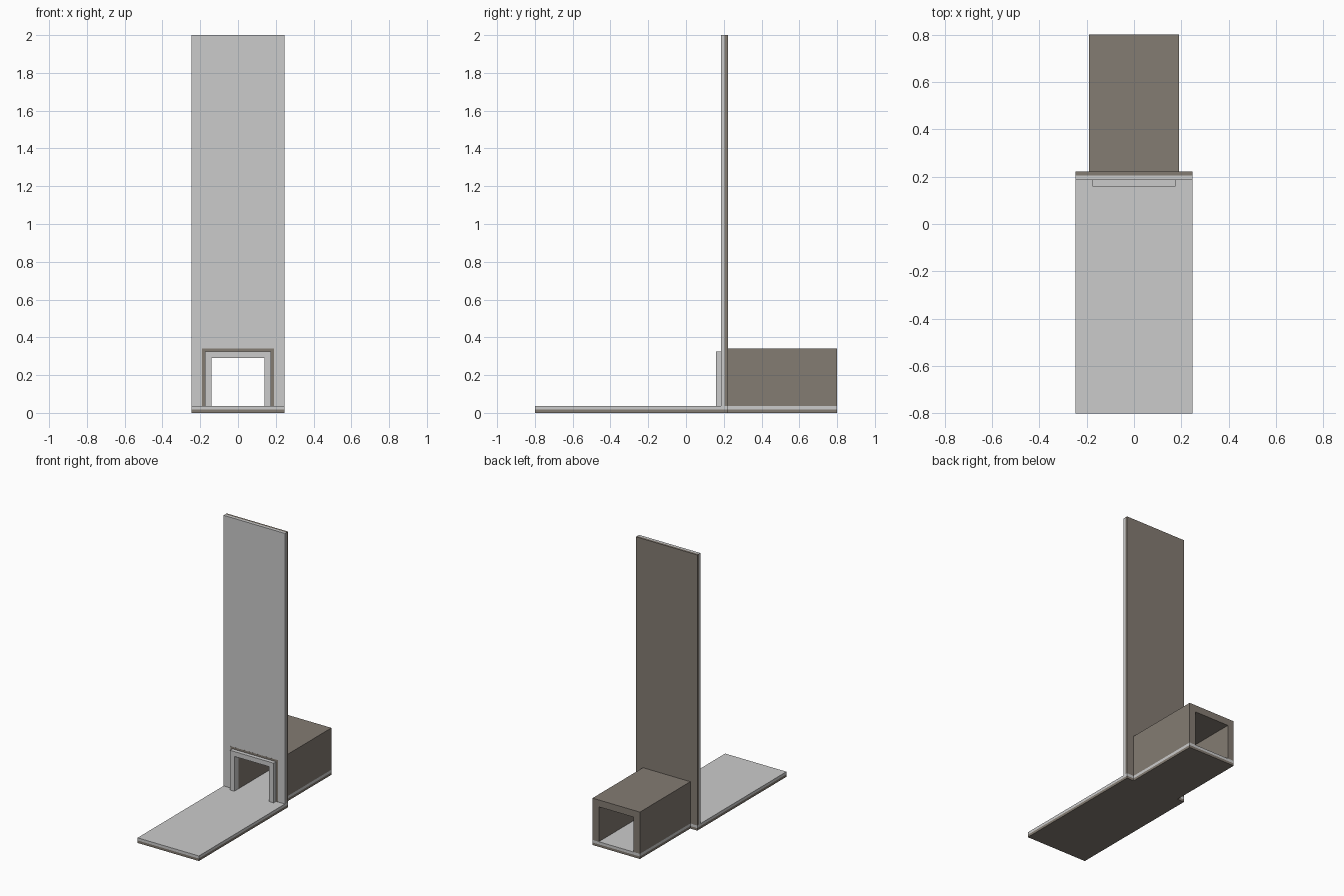
import bpy, bmesh

if "Cube" in bpy.data.objects:
    bpy.data.objects.remove(bpy.data.objects["Cube"])

dark = bpy.data.materials.new("dark_stone")
dark.diffuse_color = (0.23, 0.20, 0.17, 1)
dark.use_nodes = True
dark.node_tree.nodes["Principled BSDF"].inputs["Base Color"].default_value = dark.diffuse_color


def extrude(name, profile, axis, start, end, mat=None):
    """Extrude a closed 2D profile: axis 'y' takes (x, z), axis 'z' takes (x, y)."""
    bm = bmesh.new()
    place = (lambda p, d: (p[0], d, p[1])) if axis == 'y' else (lambda p, d: (p[0], p[1], d))
    face = bm.faces.new([bm.verts.new(place(p, start)) for p in profile])
    moved = bmesh.ops.extrude_face_region(bm, geom=[face])["geom"]
    offset = (0, end - start, 0) if axis == 'y' else (0, 0, end - start)
    bmesh.ops.translate(bm, vec=offset, verts=[v for v in moved if isinstance(v, bmesh.types.BMVert)])
    bmesh.ops.recalc_face_normals(bm, faces=bm.faces)
    mesh = bpy.data.meshes.new(name)
    bm.to_mesh(mesh)
    bm.free()
    obj = bpy.data.objects.new(name, mesh)
    bpy.context.collection.objects.link(obj)
    if mat:
        mesh.materials.append(mat)
    return obj


def arch(half, top, hole=0.14, hole_top=0.29, base=0.037):
    """Panel outline with a square doorway cut up from its base."""
    return [(-half, base), (-half, top), (half, top), (half, base),
            (hole, base), (hole, hole_top), (-hole, hole_top), (-hole, base)]


W, T = 0.246, 0.19          # half widths of wall and tunnel
FRONT, MID, BACK = 0.186, 0.205, 0.222

# Floor: wide in front of the wall, narrow under the tunnel, two layers
floor = [(-W, -0.8), (W, -0.8), (W, BACK), (T, BACK), (T, 0.8),
         (-T, 0.8), (-T, BACK), (-W, BACK)]
extrude("floor_base", floor, 'z', 0, 0.018, dark)
extrude("floor_top", floor, 'z', 0.018, 0.037)

# Tall wall: light front layer and dark backing
extrude("wall_front", arch(W, 2.0), 'y', FRONT, MID)
extrude("wall_back", arch(W, 2.0), 'y', MID, BACK, dark)

# Tunnel behind the doorway, and the raised door trim
extrude("tunnel", arch(T, 0.34), 'y', BACK, 0.8, dark)
extrude("door_frame", arch(0.175, 0.325), 'y', 0.158, FRONT)

# Dark tunnel rim showing flush around the door trim
extrude("tunnel_rim", arch(T, 0.34, 0.175, 0.325), 'y', FRONT - 0.0005, FRONT, dark)
